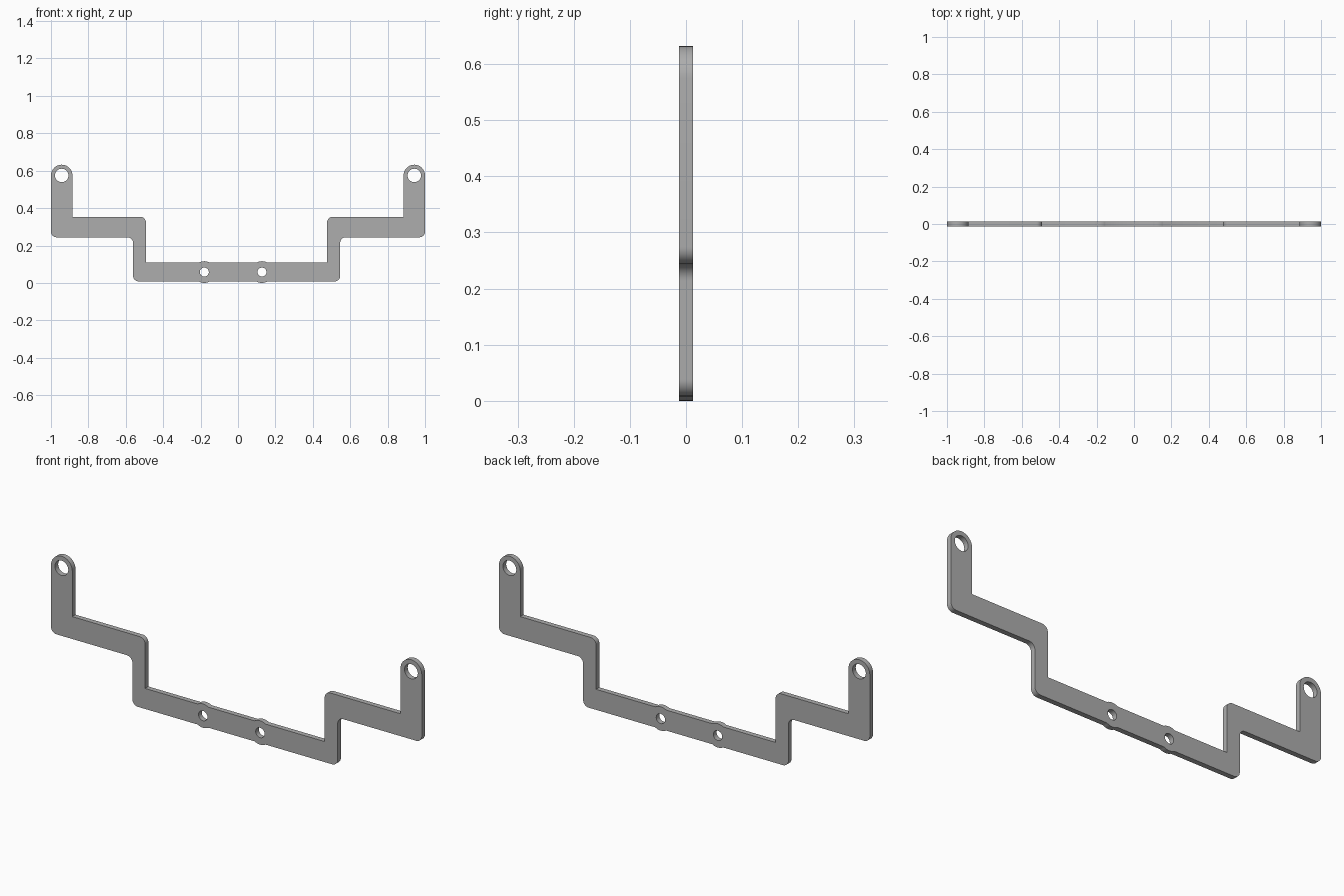
import bpy, bmesh
from math import sin, cos, pi, asin, tau
from mathutils import Vector

cube = bpy.data.objects.get("Cube")
if cube:
    bpy.data.objects.remove(cube)

THICK = 0.025
BAR_LOW, BAR_HIGH = 0.008, 0.108
BOSS_R, BOSS_Z = 0.058, 0.058
BOSSES = (-0.18, 0.128)
ARM_R, ARM_X, ARM_TOP = 0.0575, 0.9425, 0.632
SHELF_LOW, SHELF_HIGH = 0.244, 0.353
ROUND = 0.03

metal = bpy.data.materials.new("grey_metal")
metal.use_nodes = True
grey = (0.42, 0.42, 0.42, 1)
metal.diffuse_color = grey
metal.node_tree.nodes["Principled BSDF"].inputs["Base Color"].default_value = grey


def arc(x, z, r, start, end, n):
    return [Vector((x + r * cos(start + (end - start) * i / n),
                    z + r * sin(start + (end - start) * i / n))) for i in range(n + 1)]


def fillet(prev, here, nxt, r, n=10):
    """Round a right-angled corner, convex or concave."""
    p = Vector(here)
    a = (Vector(prev) - p).normalized()
    b = (Vector(nxt) - p).normalized()
    centre = p + (a + b) * r
    return [centre - b * r * cos(t) - a * r * sin(t)
            for t in (pi / 2 * i / n for i in range(n + 1))]


def side(inner, outer, arm_inner):
    """Corners of one stepped side, from the bar bottom round to the bar top."""
    return [(outer, BAR_LOW, ROUND), (outer, SHELF_LOW, ROUND),
            (1, SHELF_LOW, ROUND), (1, ARM_TOP, ARM_R),
            (arm_inner, ARM_TOP, ARM_R), (arm_inner, SHELF_HIGH, 0),
            (inner, SHELF_HIGH, ROUND), (inner, BAR_HIGH, 0)]


def rounded(corners, start, end):
    path = [start] + [c[:2] for c in corners] + [end]
    points = []
    for i, (x, z, r) in enumerate(corners):
        points += fillet(path[i], (x, z), path[i + 2], r) if r else [Vector((x, z))]
    return points


# Outline: bottom bosses, right side, top bosses, left side
right = side(0.476, 0.546, 0.885)
left = [(-x, z, r) for x, z, r in reversed(side(0.492, 0.561, 0.885))]
cut = asin((BOSS_Z - BAR_LOW) / BOSS_R)
outline = []
for x in BOSSES:
    outline += arc(x, BOSS_Z, BOSS_R, pi + cut, tau - cut, 10)
outline += rounded(right, (0, BAR_LOW), (0, BAR_HIGH))
for x in reversed(BOSSES):
    outline += arc(x, BOSS_Z, BOSS_R, cut, pi - cut, 10)
outline += rounded(left, (0, BAR_HIGH), (0, BAR_LOW))

# Bolt holes
loops = [outline]
loops += [arc(x, BOSS_Z, 0.024, 0, tau, 32)[:-1] for x in BOSSES]
loops += [arc(s * ARM_X, ARM_TOP - ARM_R, 0.036, 0, tau, 40)[:-1] for s in (-1, 1)]

# Fill the profile and extrude it to a plate
bm = bmesh.new()
edges = []
for loop in loops:
    verts = [bm.verts.new((p.x, -THICK / 2, p.y)) for p in loop]
    edges += [bm.edges.new((v, verts[(i + 1) % len(verts)])) for i, v in enumerate(verts)]
bmesh.ops.triangle_fill(bm, edges=edges, use_beauty=True, normal=(0, -1, 0))
grown = bmesh.ops.extrude_face_region(bm, geom=bm.faces[:], use_keep_orig=True)
bmesh.ops.translate(bm, vec=(0, THICK, 0),
                    verts=[g for g in grown["geom"] if isinstance(g, bmesh.types.BMVert)])
bmesh.ops.recalc_face_normals(bm, faces=bm.faces[:])
mesh = bpy.data.meshes.new("stepped_bracket")
bm.to_mesh(mesh)
bm.free()
mesh.materials.append(metal)

bracket = bpy.data.objects.new("stepped_bracket", mesh)
bpy.context.collection.objects.link(bracket)
bpy.ops.object.select_all(action="DESELECT")
bracket.select_set(True)
bpy.context.view_layer.objects.active = bracket
bpy.ops.object.shade_smooth_by_angle(angle=pi / 6)
